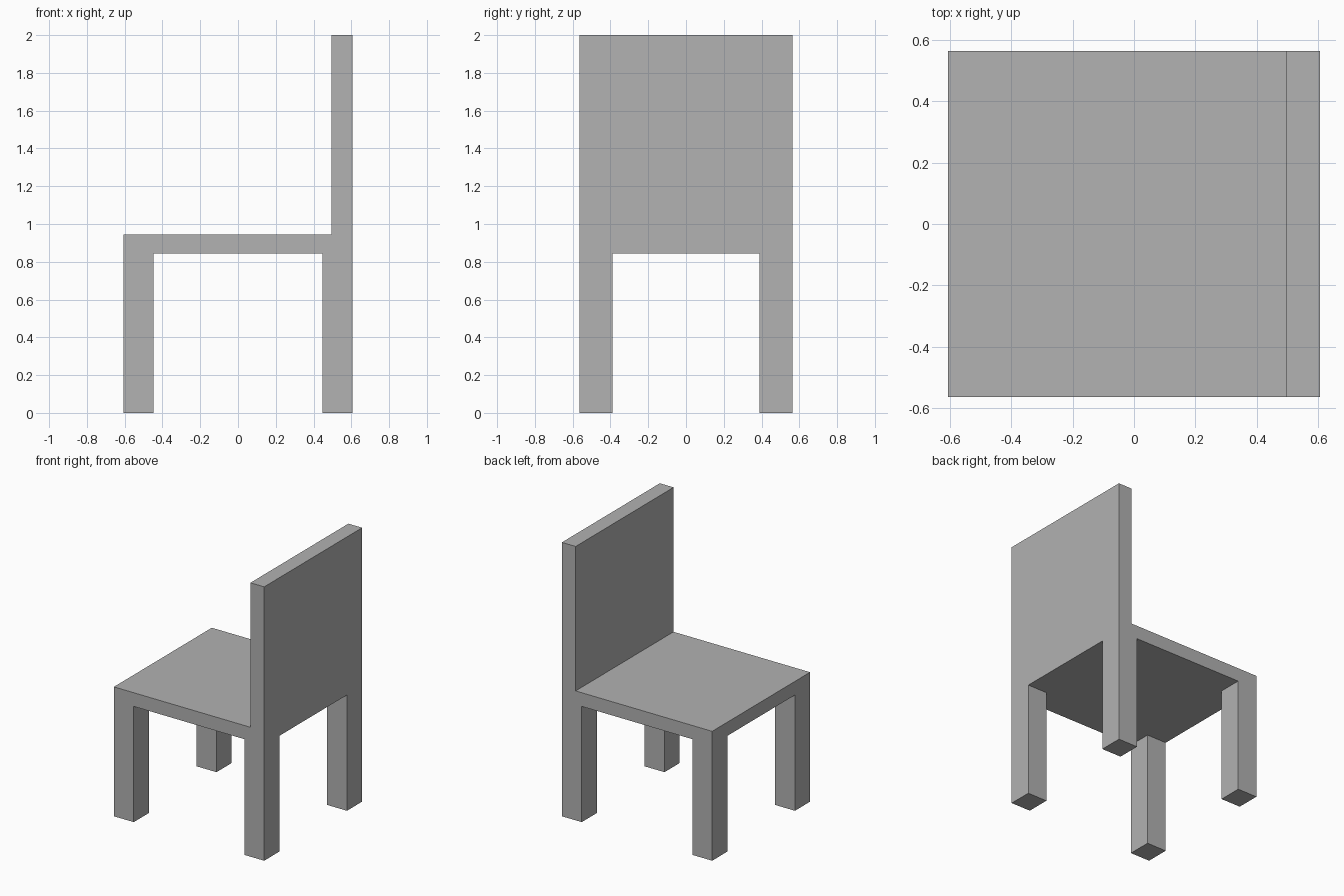
import bpy
import bmesh

cube = bpy.data.objects.get("Cube")
if cube:
    bpy.data.objects.remove(cube, do_unlink=True)

# Main dimensions
HALF_X, HALF_Y, HEIGHT = 0.607, 0.565, 2.0
LEG_X, LEG_Y = 0.447, 0.39          # inner faces of the legs
BACK_X = 0.496                      # front face of the backrest
SEAT_BOTTOM, SEAT_TOP = 0.845, 0.945

grey = bpy.data.materials.new("plain_grey")
grey.use_nodes = True
colour = (0.445, 0.445, 0.445, 1)
grey.diffuse_color = colour
grey.node_tree.nodes["Principled BSDF"].inputs["Base Color"].default_value = colour


def extrude_to(bm, z_from, z_to, rule):
    """Pull the level faces at z_from that match the rule to z_to."""
    faces = []
    for f in bm.faces:
        c = f.calc_center_median()
        if abs(f.normal.z) > 0.9 and abs(c.z - z_from) < 0.001 and rule(c):
            faces.append(f)
    result = bmesh.ops.extrude_face_region(bm, geom=faces)
    bmesh.ops.delete(bm, geom=faces, context='FACES')
    for v in result["geom"]:
        if isinstance(v, bmesh.types.BMVert):
            v.co.z = z_to
    bm.normal_update()


# Seat slab, cut along the outlines of the legs and the backrest
bm = bmesh.new()
bmesh.ops.create_cube(bm, size=2)
for v in bm.verts:
    v.co.x *= HALF_X
    v.co.y *= HALF_Y
    v.co.z = SEAT_TOP if v.co.z > 0 else SEAT_BOTTOM
cuts = [((x, 0, 0), (1, 0, 0)) for x in (-LEG_X, LEG_X, BACK_X)]
cuts += [((0, y, 0), (0, 1, 0)) for y in (-LEG_Y, LEG_Y)]
for point, normal in cuts:
    bmesh.ops.bisect_plane(bm, geom=bm.verts[:] + bm.edges[:] + bm.faces[:],
                           plane_co=point, plane_no=normal)
bm.normal_update()

# Four legs down from the corners, backrest up from the side strip
extrude_to(bm, SEAT_BOTTOM, 0, lambda c: abs(c.x) > LEG_X and abs(c.y) > LEG_Y)
extrude_to(bm, SEAT_TOP, HEIGHT, lambda c: c.x > BACK_X)

# Merge the flat areas and tidy
bmesh.ops.dissolve_limit(bm, angle_limit=0.01, verts=bm.verts[:], edges=bm.edges[:])
bmesh.ops.recalc_face_normals(bm, faces=bm.faces[:])

mesh = bpy.data.meshes.new("chair_frame")
bm.to_mesh(mesh)
bm.free()
mesh.materials.append(grey)
chair = bpy.data.objects.new("chair_frame", mesh)
bpy.context.collection.objects.link(chair)
